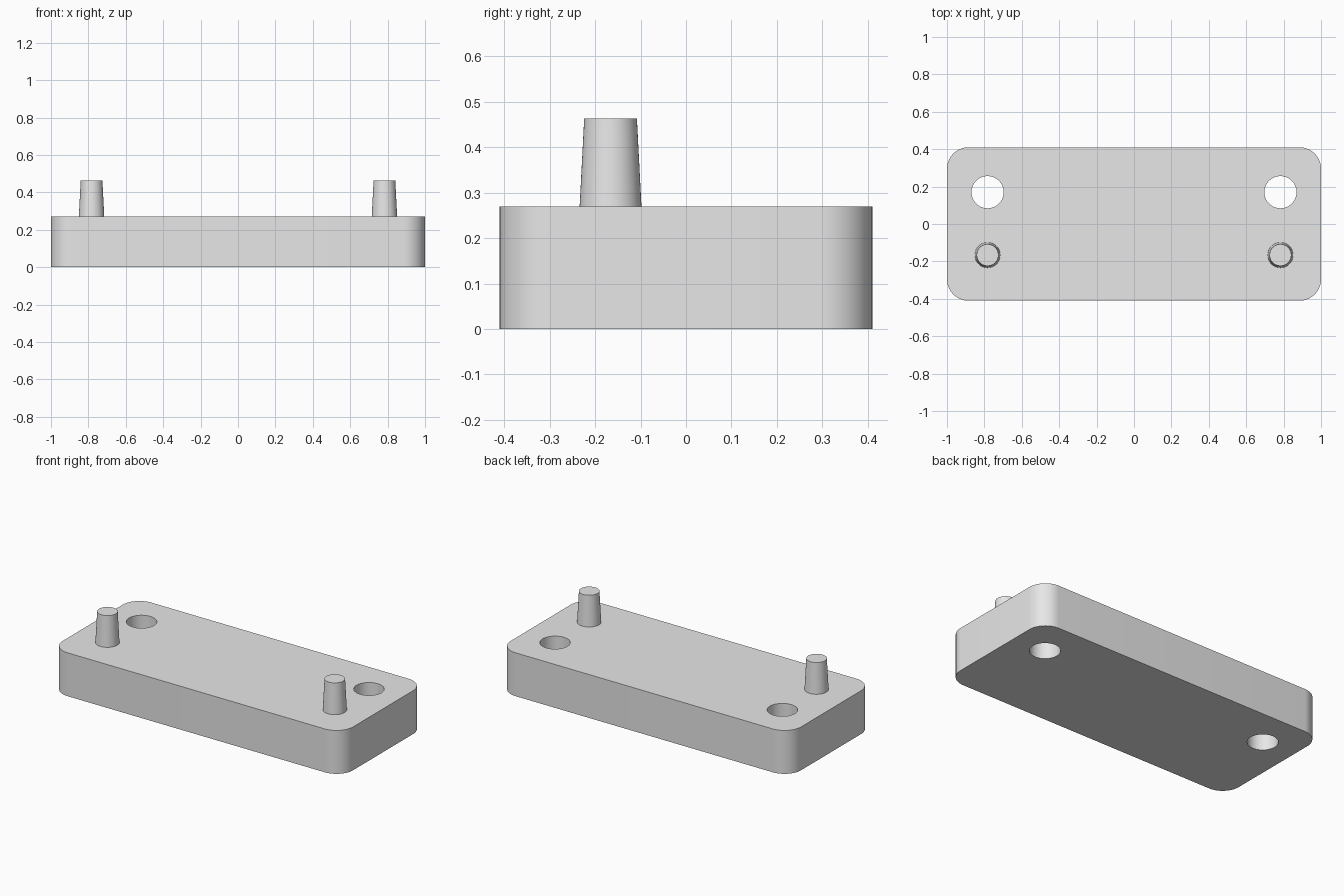
import bpy, bmesh, math

if "Cube" in bpy.data.objects:
    bpy.data.objects.remove(bpy.data.objects["Cube"])

grey = bpy.data.materials.new("light_grey")
grey.diffuse_color = (0.8, 0.8, 0.8, 1)
grey.use_nodes = True
grey.node_tree.nodes["Principled BSDF"].inputs["Base Color"].default_value = grey.diffuse_color

HALF_X, HALF_Y, HEIGHT, CORNER = 1.0, 0.41, 0.27, 0.115
SIDE_X = 0.783


def activate(obj):
    bpy.ops.object.select_all(action='DESELECT')
    obj.select_set(True)
    bpy.context.view_layer.objects.active = obj


def finish(obj):
    obj.data.materials.clear()
    obj.data.materials.append(grey)
    activate(obj)
    bpy.ops.object.shade_smooth_by_angle(angle=math.radians(30))


def cone(name, x, y, z0, z1, r0, r1):
    bpy.ops.mesh.primitive_cone_add(vertices=64, radius1=r0, radius2=r1, depth=z1 - z0,
                                    location=(x, y, (z0 + z1) / 2))
    obj = bpy.context.object
    obj.name = name
    return obj


# Base plate: rounded rectangle extruded upwards
bm = bmesh.new()
outline = []
for corner, (sx, sy) in enumerate([(1, 1), (-1, 1), (-1, -1), (1, -1)]):
    for i in range(17):
        a = math.pi / 2 * (corner + i / 16)
        outline.append(bm.verts.new((sx * (HALF_X - CORNER) + CORNER * math.cos(a),
                                     sy * (HALF_Y - CORNER) + CORNER * math.sin(a), 0)))
bottom = bm.faces.new(outline)
top = bmesh.ops.extrude_face_region(bm, geom=[bottom])["geom"]
bmesh.ops.translate(bm, vec=(0, 0, HEIGHT), verts=[v for v in top if isinstance(v, bmesh.types.BMVert)])
bmesh.ops.recalc_face_normals(bm, faces=bm.faces)
mesh = bpy.data.meshes.new("base_plate")
bm.to_mesh(mesh)
bm.free()
plate = bpy.data.objects.new("base_plate", mesh)
bpy.context.collection.objects.link(plate)

# Through holes along the back
for side in (-1, 1):
    cutter = cone("hole_cutter", side * SIDE_X, 0.17, -0.1, HEIGHT + 0.1, 0.086, 0.086)
    cutter.hide_render = True
    activate(plate)
    mod = plate.modifiers.new("hole", 'BOOLEAN')
    mod.operation, mod.solver, mod.object = 'DIFFERENCE', 'EXACT', cutter
    bpy.ops.object.modifier_apply(modifier=mod.name)
    bpy.data.objects.remove(cutter)
finish(plate)

# Tapered pegs along the front
for side, label in ((-1, "left"), (1, "right")):
    finish(cone(label + "_peg", side * SIDE_X, -0.166, HEIGHT, 0.463, 0.068, 0.058))
